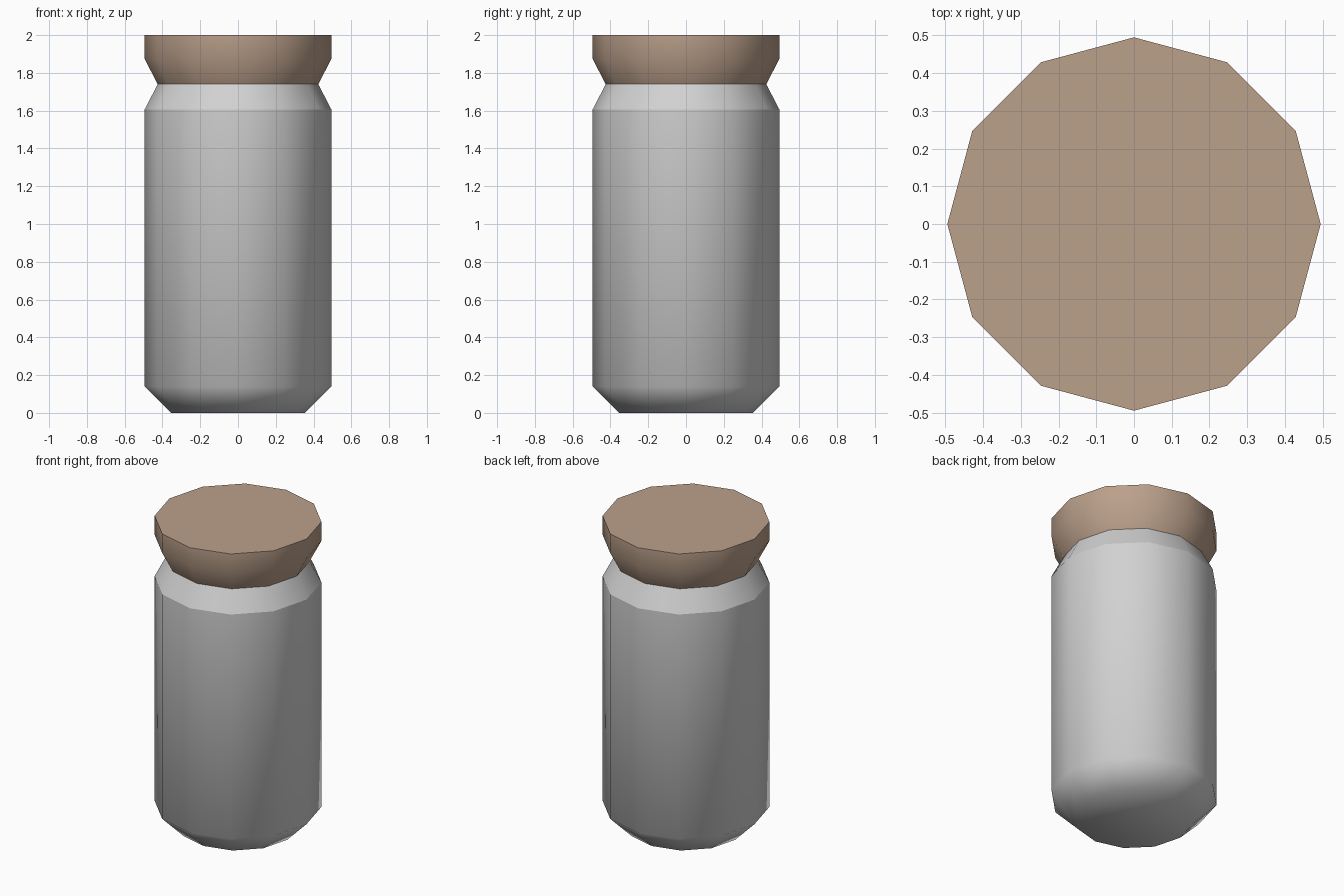
import bpy
import bmesh
import math

SIDES = 12

cube = bpy.data.objects.get("Cube")
if cube:
    bpy.data.objects.remove(cube, do_unlink=True)


def make_material(name, rgb):
    mat = bpy.data.materials.new(name)
    mat.use_nodes = True
    colour = (*rgb, 1.0)
    mat.diffuse_color = colour
    mat.node_tree.nodes["Principled BSDF"].inputs["Base Color"].default_value = colour
    return mat


def lathe(name, profile, mat, sharp_heights):
    """Stack twelve-sided rings of (radius, height), capped at both ends."""
    bm = bmesh.new()
    rings = []
    for radius, z in profile:
        angles = [2 * math.pi * i / SIDES for i in range(SIDES)]
        rings.append([bm.verts.new((radius * math.cos(a), radius * math.sin(a), z))
                      for a in angles])
    for low, high in zip(rings, rings[1:]):
        for i in range(SIDES):
            j = (i + 1) % SIDES
            bm.faces.new((low[i], low[j], high[j], high[i]))
    bm.faces.new(reversed(rings[0]))
    bm.faces.new(rings[-1])

    # Smooth all round, with crisp creases on the chosen rings
    for face in bm.faces:
        face.smooth = True
    for edge in bm.edges:
        if any(all(abs(v.co.z - z) < 1e-4 for v in edge.verts) for z in sharp_heights):
            edge.smooth = False

    mesh = bpy.data.meshes.new(name)
    bm.to_mesh(mesh)
    bm.free()
    mesh.materials.append(mat)
    obj = bpy.data.objects.new(name, mesh)
    bpy.context.collection.objects.link(obj)
    return obj


pale_grey = make_material("pale grey glass", (0.64, 0.64, 0.64))
cork_brown = make_material("cork brown", (0.50, 0.355, 0.26))

# Jar body: chamfered base, straight wall, sloping shoulder
lathe("jar_body", [(0.355, 0), (0.495, 0.14), (0.495, 1.605), (0.425, 1.74)],
      pale_grey, [1.605, 1.74])

# Stopper: flares out of the neck to a flat top
lathe("cork_stopper", [(0.425, 1.74), (0.495, 1.875), (0.495, 2.0)],
      cork_brown, [1.74, 2.0])
